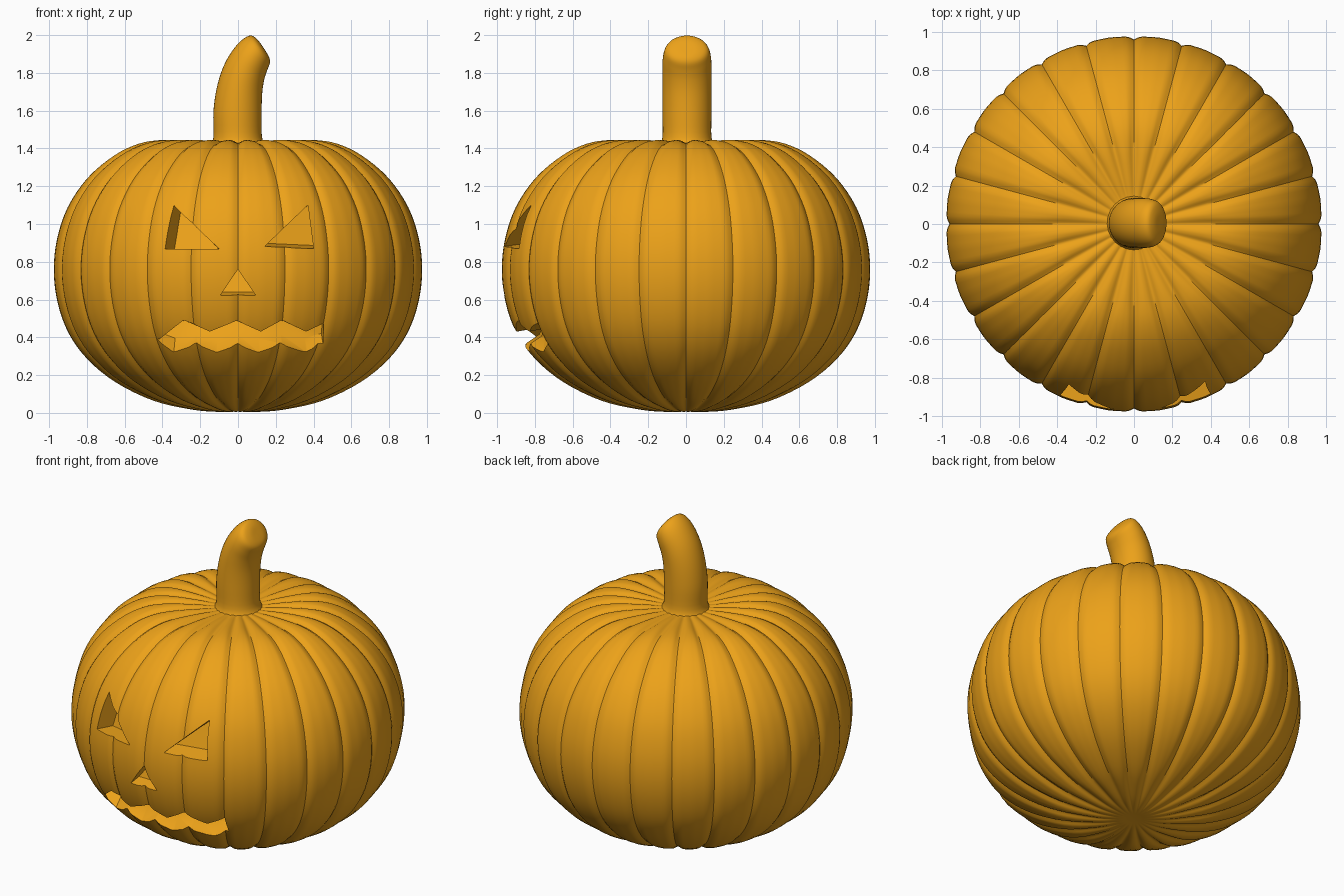
import bpy, bmesh
from math import sin, cos, tau, sqrt, exp, hypot

if "Cube" in bpy.data.objects:
    bpy.data.objects.remove(bpy.data.objects["Cube"])

orange = bpy.data.materials.new("orange")
orange.diffuse_color = (0.84, 0.36, 0.01, 1)
orange.use_nodes = True
orange.node_tree.nodes["Principled BSDF"].inputs["Base Color"].default_value = orange.diffuse_color


def make_object(name, bm):
    bmesh.ops.recalc_face_normals(bm, faces=bm.faces[:])
    mesh = bpy.data.meshes.new(name)
    bm.to_mesh(mesh)
    bm.free()
    ob = bpy.data.objects.new(name, mesh)
    bpy.context.collection.objects.link(ob)
    mesh.materials.append(orange)
    return ob


def loft(name, rings):
    """Closed skin through rings of equal point count."""
    bm = bmesh.new()
    loops = [[bm.verts.new(p) for p in ring] for ring in rings]
    n = len(rings[0])
    for a, b in zip(loops, loops[1:]):
        for i in range(n):
            j = (i + 1) % n
            bm.faces.new((a[i], a[j], b[j], b[i]))
    caps = [bm.faces.new(loops[0]), bm.faces.new(loops[-1])]
    bmesh.ops.triangulate(bm, faces=caps)
    return make_object(name, bm)


def spline(pts, steps):
    """Catmull-Rom through tuples of any length."""
    out = []
    for i in range(len(pts) - 1):
        quad = [pts[max(i - 1, 0)], pts[i], pts[i + 1], pts[min(i + 2, len(pts) - 1)]]
        for s in range(steps):
            t = s / steps
            out.append(tuple(0.5 * (2 * b + (c - a) * t + (2 * a - 5 * b + 4 * c - d) * t * t
                                    + (3 * b - a - 3 * c + d) * t ** 3)
                             for a, b, c, d in zip(*quad)))
    return out + [pts[-1]]


# Ribbed body: half profile (radius, height) swept with 24 narrow grooves
profile = spline([(0.04, 0.008), (0.12, 0.006), (0.25, 0.018), (0.45, 0.064), (0.65, 0.16),
                  (0.80, 0.282), (0.90, 0.42), (0.958, 0.58), (0.979, 0.75), (0.962, 0.92),
                  (0.905, 1.09), (0.80, 1.245), (0.66, 1.363), (0.53, 1.425), (0.40, 1.445),
                  (0.25, 1.44), (0.14, 1.43), (0.05, 1.43)], 4)
RIBS, SEG = 24, 288
rings = []
for k, (r, z) in enumerate(profile):
    r0, z0 = profile[max(k - 1, 0)]
    r1, z1 = profile[min(k + 1, len(profile) - 1)]
    length = hypot(r1 - r0, z1 - z0)
    nr, nz = (z1 - z0) / length, -(r1 - r0) / length
    fade = min(1, max(0, (r - 0.08) / 0.3))
    width = min(0.22, 0.02 / (r * tau / RIBS))
    ring = []
    for i in range(SEG):
        a = tau * i / SEG
        u = (i * RIBS / SEG + 0.5) % 1 - 0.5
        d = -fade * (0.016 * exp(-(u / width) ** 2) + 0.003 * (1 - 4 * u * u))
        ring.append(((r + d * nr) * cos(a), (r + d * nr) * sin(a), z + d * nz))
    rings.append(ring)
body = loft("pumpkin_body", rings)


def surface_y(x, z):
    r = min((p for p in profile if p[0] > 0.5), key=lambda p: abs(p[1] - z))[0]
    return -sqrt(max(r * r - x * x, 0.01))


# Carved face: cutters following the body's curve; back outline scaled about a pivot
def carve(name, outline, depth, sx, sz, pivot, lean=0):
    cx, cz = pivot
    front = [(x, -1.15, z) for x, z in outline]
    skin = [(x, surface_y(x, z) - 0.01, z) for x, z in outline]
    back = []
    for x, z in outline:
        bx, bz = cx + (x - cx) * sx, cz + (z - cz) * sz
        back.append((bx, surface_y(bx, bz) + depth + lean * (bz - cz), bz))
    cutter = loft(name, [front, skin, back])
    mod = body.modifiers.new(name, 'BOOLEAN')
    mod.operation = 'DIFFERENCE'
    mod.solver = 'EXACT'
    mod.object = cutter
    bpy.context.view_layer.objects.active = body
    bpy.ops.object.modifier_apply(modifier=name)
    bpy.data.objects.remove(cutter)


carve("left_eye", [(-0.345, 1.10), (-0.39, 0.868), (-0.10, 0.868)], 0.11, 0.8, 0.95, (-0.12, 0.868))
carve("right_eye", [(0.37, 1.10), (0.14, 0.88), (0.40, 0.868)], 0.11, 0.95, 0.92, (0.38, 1.10))
carve("nose", [(0, 0.76), (-0.095, 0.62), (0.095, 0.62)], 0.12, 0.9, 0.85, (0, 0.76), 0.4)
mouth_top = [(-0.29, 0.49), (-0.15, 0.43), (-0.01, 0.487), (0.12, 0.43),
             (0.23, 0.49), (0.36, 0.43), (0.455, 0.475)]
mouth_low = [(0.45, 0.365), (0.36, 0.318), (0.23, 0.36), (0.11, 0.315), (0, 0.355),
             (-0.11, 0.315), (-0.22, 0.36), (-0.34, 0.318), (-0.43, 0.38)]
carve("mouth", mouth_top + mouth_low, 0.19, 0.98, 0.55, (0, 0.49), 0.9)

# Bent stem: each section given by its left and right edge (x, z) and half depth
sections = spline([(-0.15, 1.41, 0.15, 1.41, 0.15), (-0.13, 1.46, 0.127, 1.46, 0.13),
                   (-0.13, 1.60, 0.125, 1.58, 0.13), (-0.108, 1.74, 0.128, 1.69, 0.13),
                   (-0.065, 1.86, 0.138, 1.76, 0.13), (0.0, 1.955, 0.153, 1.81, 0.127),
                   (0.06, 1.997, 0.168, 1.85, 0.11), (0.10, 1.98, 0.166, 1.88, 0.065),
                   (0.13, 1.94, 0.15, 1.91, 0.015)], 4)
rings = []
for lx, lz, rx, rz, h in sections:
    ring = []
    for i in range(40):
        a = tau * i / 40
        t = 0.5 + 0.5 * cos(a)
        ring.append((lx + (rx - lx) * t, 0.005 + h * sin(a), lz + (rz - lz) * t))
    rings.append(ring)
stem = loft("stem", rings)

# Smooth shading with crisp carved edges
for ob, angle in ((body, 0.65), (stem, 0.8)):
    bpy.ops.object.select_all(action='DESELECT')
    ob.select_set(True)
    bpy.context.view_layer.objects.active = ob
    bpy.ops.object.shade_smooth_by_angle(angle=angle)
